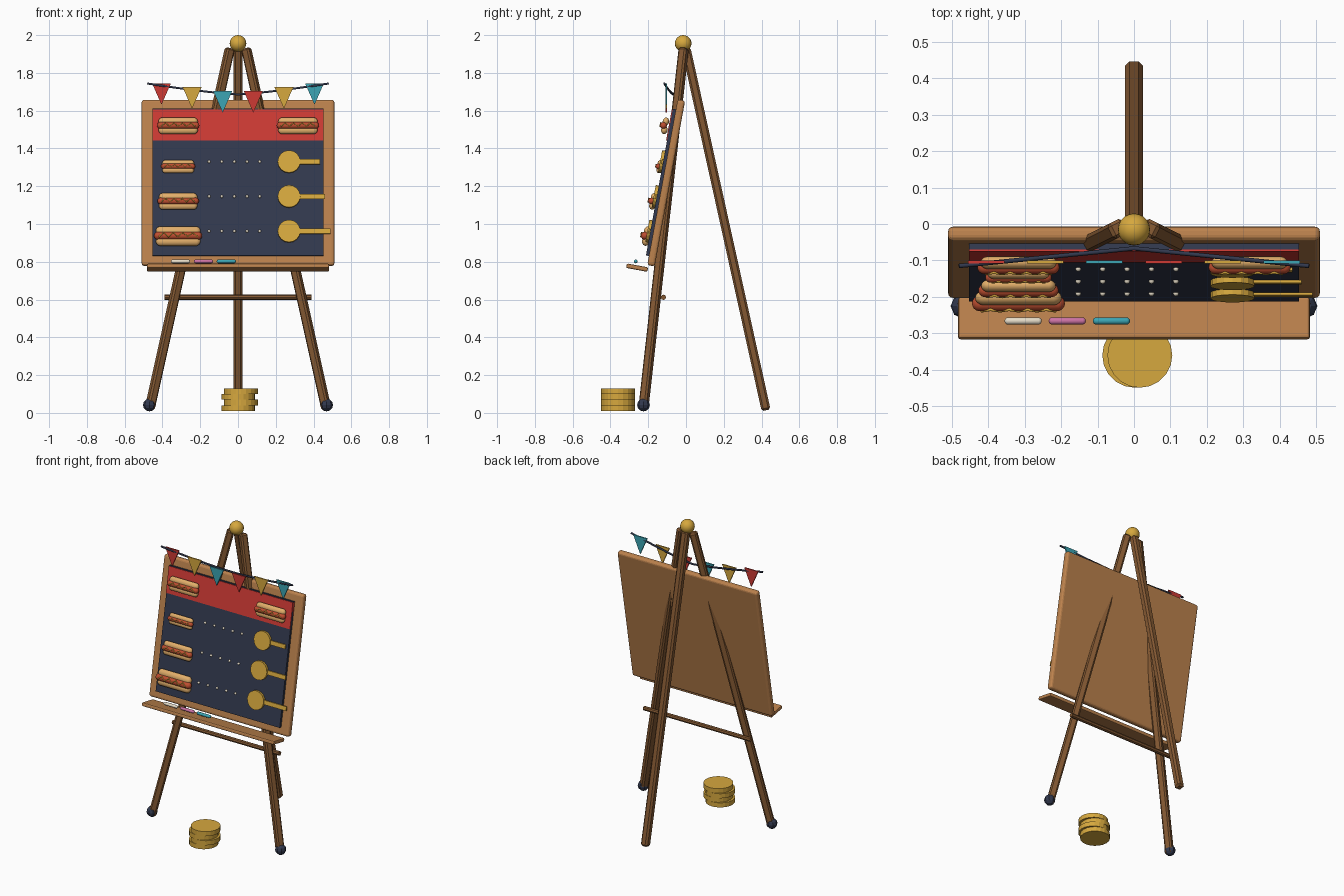
import bpy, bmesh, math
from mathutils import Vector, Matrix

if "Cube" in bpy.data.objects:
    bpy.data.objects.remove(bpy.data.objects["Cube"])

def lin(c):
    c /= 255
    return c / 12.92 if c <= 0.04045 else ((c + 0.055) / 1.055) ** 2.4

def material(name, r, g, b):
    m = bpy.data.materials.new(name)
    m.diffuse_color = (lin(r), lin(g), lin(b), 1)
    m.use_nodes = True
    m.node_tree.nodes["Principled BSDF"].inputs["Base Color"].default_value = m.diffuse_color
    return m

OAK = material("light oak", 188, 130, 77)
WALNUT = material("brown wood", 131, 88, 50)
SLATE = material("slate blue", 50, 57, 78)
GOLD = material("mustard gold", 214, 168, 62)
RED = material("red", 206, 58, 52)
TEAL = material("teal", 60, 165, 180)
PINK = material("pink", 205, 115, 165)
CREAM = material("cream", 238, 228, 208)
BUN = material("toasted bun", 226, 174, 106)
SAUSAGE = material("sausage", 190, 78, 48)

# Tilted board frame: a point at x, world height z, distance d in front of the board centre
TILT = math.radians(10.4)
MID = 1.2175
ON_BOARD = Matrix.Translation((0, -0.105, MID)) @ Matrix.Rotation(-TILT, 4, 'X')

def at(x, z, d):
    v = (z - MID - d * math.sin(TILT)) / math.cos(TILT)
    return ON_BOARD @ Matrix.Translation((x, -d, v))

def finish(bm, name, mat, matrix=Matrix(), bevel=0, segs=1, smooth=False):
    bmesh.ops.recalc_face_normals(bm, faces=bm.faces)
    me = bpy.data.meshes.new(name)
    bm.to_mesh(me)
    bm.free()
    me.materials.append(mat)
    ob = bpy.data.objects.new(name, me)
    bpy.context.collection.objects.link(ob)
    ob.matrix_world = matrix
    if bevel:
        mod = ob.modifiers.new("bevel", 'BEVEL')
        mod.width, mod.segments = bevel, segs
    if smooth:
        for p in me.polygons:
            p.use_smooth = True
    return ob

def box(name, mat, size, matrix, bevel=0, segs=1):
    bm = bmesh.new()
    bmesh.ops.create_cube(bm, size=1)
    bmesh.ops.scale(bm, vec=size, verts=bm.verts)
    return finish(bm, name, mat, matrix, bevel, segs)

def beam(name, mat, a, b, w, bevel):
    a, b = Vector(a), Vector(b)
    turn = (b - a).to_track_quat('Z', 'Y').to_matrix().to_4x4()
    return box(name, mat, (w, w, (b - a).length), Matrix.Translation((a + b) / 2) @ turn, bevel)

def disc(name, mat, r, h, matrix, sides=20):
    bm = bmesh.new()
    bmesh.ops.create_cone(bm, cap_ends=True, segments=sides, radius1=r, radius2=r, depth=h)
    return finish(bm, name, mat, matrix)

def ball(name, mat, r, matrix, u=16, v=10, smooth=True):
    bm = bmesh.new()
    bmesh.ops.create_uvsphere(bm, u_segments=u, v_segments=v, radius=r)
    return finish(bm, name, mat, matrix, smooth=smooth)

def capsule(name, mat, length, r, matrix):
    # Sphere with an odd ring count, pulled apart along x
    bm = bmesh.new()
    bmesh.ops.create_uvsphere(bm, u_segments=12, v_segments=9, radius=r)
    for v in bm.verts:
        v.co.z += math.copysign(length / 2 - r, v.co.z)
    return finish(bm, name, mat, matrix @ Matrix.Rotation(math.pi / 2, 4, 'Y'), smooth=True)

def tube(name, mat, pts, r, matrix=Matrix()):
    cu = bpy.data.curves.new(name, 'CURVE')
    cu.dimensions = '3D'
    cu.bevel_depth, cu.bevel_resolution, cu.use_fill_caps = r, 1, True
    sp = cu.splines.new('POLY')
    sp.points.add(len(pts) - 1)
    for p, co in zip(sp.points, pts):
        p.co = (*co, 1)
    cu.materials.append(mat)
    ob = bpy.data.objects.new(name, cu)
    bpy.context.collection.objects.link(ob)
    ob.matrix_world = matrix
    return ob

# Easel legs, feet, crossbar and finial
for side, s in (("left", -1), ("right", 1)):
    beam(side + "_front_leg", WALNUT, (s * 0.468, -0.226, 0.02), (s * 0.043, -0.012, 1.93), 0.046, 0.009)
    ball(side + "_foot", SLATE, 0.034, Matrix.Translation((s * 0.469, -0.225, 0.042)), 8, 6, False)
beam("rear_leg", WALNUT, (0, 0.424, 0.014), (0, 0.0, 1.93), 0.048, 0.011)
disc("crossbar", WALNUT, 0.014, 0.78,
     Matrix.Translation((0, -0.12, 0.612)) @ Matrix.Rotation(math.pi / 2, 4, 'Y'), 8)
ball("top_finial", GOLD, 0.044, Matrix.Translation((0, -0.015, 1.956)), 20, 12)

# Menu board, writing panel and header strip
box("menu_board", OAK, (1.02, 0.04, 0.892), ON_BOARD, 0.014, 3)
box("slate_panel", SLATE, (0.905, 0.03, 0.79), at(0, 1.219, 0.021))
box("header_strip", RED, (0.905, 0.02, 0.168), at(0, 1.523, 0.031))

# Chalk ledge with three chalks
box("chalk_ledge", OAK, (0.965, 0.115, 0.024),
    Matrix.Translation((0, -0.259, 0.769)) @ Matrix.Rotation(-TILT, 4, 'X'), 0.007, 2)
for name, mat, x in (("white", CREAM, -0.304), ("pink", PINK, -0.183), ("teal", TEAL, -0.062)):
    capsule(name + "_chalk", mat, 0.102, 0.01, Matrix.Translation((x, -0.266, 0.802)))

# Hot dog: two bun halves, sausage and mustard zigzag
def hot_dog(name, x, z, d, w, h):
    m = at(x, z, d)
    for part, s in (("lower", -1), ("upper", 1)):
        capsule(f"{name}_{part}_bun", BUN, w * 0.93, h * 0.25,
                m @ Matrix.Translation((0, 0, s * h * 0.26)) @ Matrix.Diagonal((1, 0.8, 1, 1)))
    capsule(name + "_sausage", SAUSAGE, w, h * 0.21, m @ Matrix.Translation((0, -h * 0.1, 0)))
    n = 9
    pts = [(w * 0.8 * (i / (n - 1) - 0.5), -h * 0.29, h * (0.13 if i % 2 else -0.09)) for i in range(n)]
    tube(name + "_mustard", GOLD, pts, h * 0.04, m)

hot_dog("header_left_hot_dog", -0.317, 1.52, 0.06, 0.225, 0.088)
hot_dog("header_right_hot_dog", 0.317, 1.52, 0.06, 0.225, 0.088)

# Menu rows: hot dog, dotted leader, price coin with bar
for i, (z, w, h, bar) in enumerate(((1.33, 0.182, 0.07, 0.435),
                                    (1.146, 0.22, 0.088, 0.46),
                                    (0.962, 0.255, 0.104, 0.49))):
    hot_dog(f"row_{i + 1}_hot_dog", -0.317, z - 0.026, 0.05, w, h)
    for k in range(5):
        ball(f"row_{i + 1}_dot_{k + 1}", CREAM, 0.008, at(-0.153 + k * 0.067, z, 0.038), 8, 6)
    disc(f"row_{i + 1}_coin", GOLD, 0.06, 0.016, at(0.27, z, 0.044) @ Matrix.Rotation(math.pi / 2, 4, 'X'), 16)
    box(f"row_{i + 1}_price_bar", GOLD, (bar - 0.32, 0.008, 0.027), at((bar + 0.32) / 2, z, 0.041))

# Bunting: sagging string and triangular flags
xs = [-0.48 + 0.08 * i for i in range(13)]
tube("bunting_string", SLATE, [(x, -0.067 - 0.048 * abs(x) / 0.48,
                                1.686 + 0.058 * (abs(x) / 0.48) ** 1.3) for x in xs], 0.006)
for i, x in enumerate((-0.405, -0.243, -0.081, 0.081, 0.243, 0.405)):
    top = 1.703 + 0.042 * (abs(x) - 0.081) / 0.324
    bm = bmesh.new()
    tri = [bm.verts.new((x + dx, -0.1, top + dz)) for dx, dz in ((-0.05, 0), (0.05, 0), (0, -0.113))]
    face = bm.faces.new(tri)
    ext = bmesh.ops.extrude_face_region(bm, geom=[face])
    bmesh.ops.translate(bm, vec=(0, -0.009, 0), verts=[e for e in ext["geom"] if isinstance(e, bmesh.types.BMVert)])
    if not any(f.normal.y > 0.5 and all(abs(v.co.y + 0.1) < 1e-5 for v in f.verts) for f in bm.faces) and not face.is_valid:
        bm.faces.new(tri)
    finish(bm, f"bunting_flag_{i + 1}", (RED, GOLD, TEAL)[i % 3])

# Stack of coins on the floor
for i in range(4):
    disc(f"floor_coin_{i + 1}", GOLD, 0.089, 0.03,
         Matrix.Translation((0.016 if i % 2 else 0.002, -0.36, 0.025 + 0.03 * i)))
